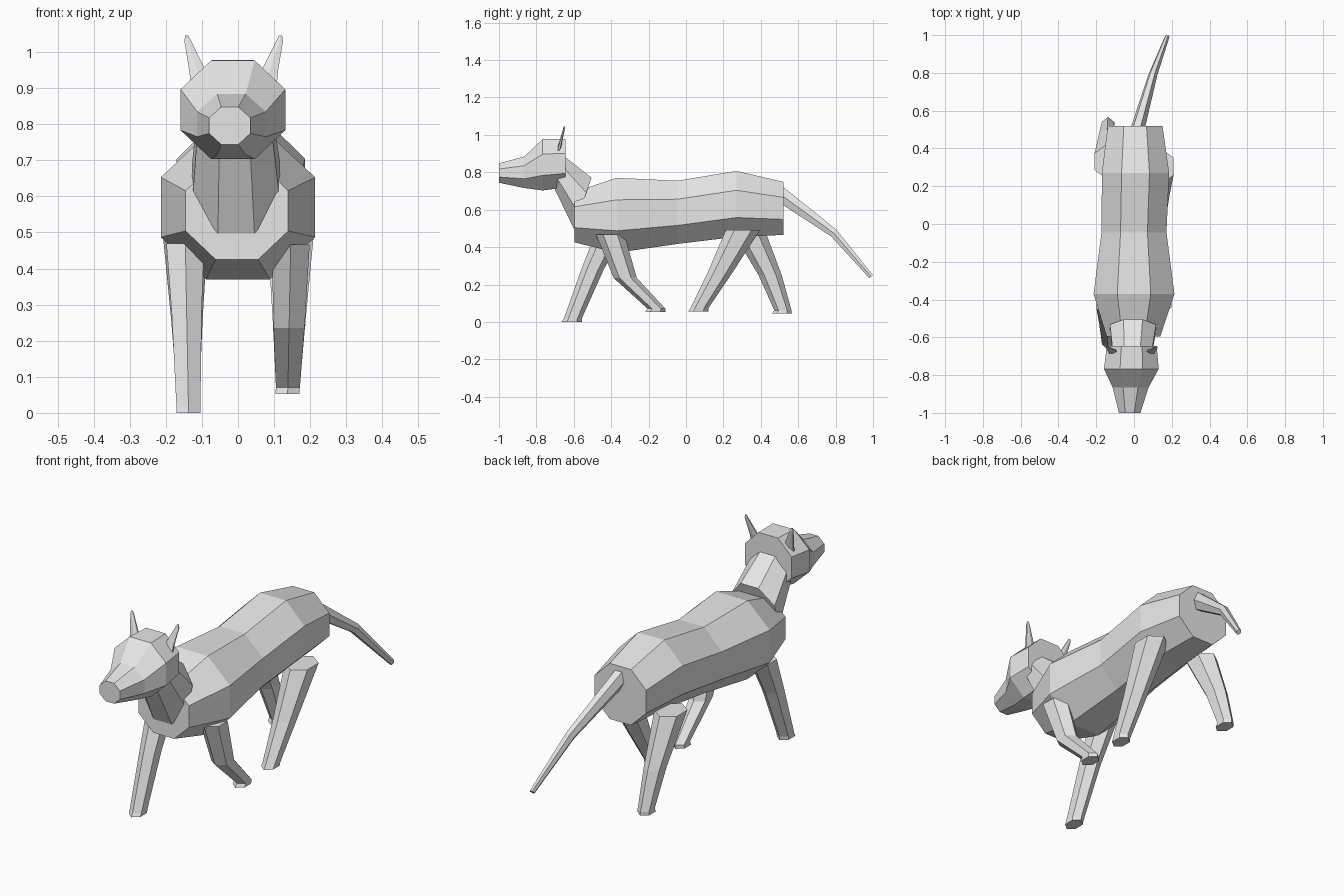
import bpy, bmesh, math
from mathutils import Vector

cube = bpy.data.objects.get("Cube")
if cube:
    bpy.data.objects.remove(cube, do_unlink=True)

grey = bpy.data.materials.new("light_grey")
grey.use_nodes = True
grey.diffuse_color = (0.8, 0.8, 0.8, 1)
grey.node_tree.nodes["Principled BSDF"].inputs["Base Color"].default_value = grey.diffuse_color


def loft(name, rings, sides, phase=0.5):
    """Skin rings of (centre, half width along x, half height vector) and cap the ends.
    Phase 0.5 puts flats on the axes, 0 puts corners on the height vector."""
    bm = bmesh.new()
    grow = 1 / math.cos(math.pi / sides) if phase else 1
    loops = []
    for centre, width, height in rings:
        loop = []
        for i in range(sides):
            a = 2 * math.pi * (i + phase) / sides
            p = Vector(centre) + grow * (Vector((width, 0, 0)) * math.sin(a)
                                         + Vector(height) * math.cos(a))
            loop.append(bm.verts.new(p))
        loops.append(loop)
    for low, high in zip(loops, loops[1:]):
        for i in range(sides):
            j = (i + 1) % sides
            bm.faces.new((low[i], low[j], high[j], high[i]))
    bm.faces.new(loops[0])
    bm.faces.new(loops[-1])
    bmesh.ops.recalc_face_normals(bm, faces=bm.faces)
    mesh = bpy.data.meshes.new(name)
    bm.to_mesh(mesh)
    bm.free()
    mesh.materials.append(grey)
    obj = bpy.data.objects.new(name, mesh)
    bpy.context.collection.objects.link(obj)
    return obj


def along_y(name, sections):
    """Octagonal form from upright sections: x, y, z, half width, half height."""
    loft(name, [((x, y, z), w, (0, 0, h)) for x, y, z, w, h in sections], 8)


# Torso, from chest to rump
along_y("torso", [
    (-0.003, -0.595, 0.56, 0.142, 0.135),
    (0.0, -0.37, 0.57, 0.214, 0.2),
    (0.0, -0.045, 0.586, 0.172, 0.169),
    (0.008, 0.27, 0.631, 0.178, 0.176),
    (0.006, 0.52, 0.607, 0.145, 0.142),
])

# Head, from the back of the skull to the nose
along_y("head", [
    (-0.012, -0.645, 0.848, 0.132, 0.13),
    (-0.014, -0.767, 0.84, 0.145, 0.137),
    (-0.018, -0.865, 0.8, 0.095, 0.084),
    (-0.023, -1.0, 0.796, 0.057, 0.052),
])

# Neck, leaning forward from the chest into the skull
loft("neck", [
    ((-0.005, -0.552, 0.634), 0.122, (0, 0.047, 0.137)),
    ((-0.01, -0.705, 0.84), 0.1, (0, 0.028, 0.066)),
], 8)

# Ears, thin tapered blades
for side, label in ((1, "left"), (-1, "right")):
    loft(label + "_ear", [
        ((-0.012 + side * x, y, z), w, (0, d, 0))
        for x, y, z, w, d in (
            (0.088, -0.69, 0.88, 0.034, 0.01),
            (0.099, -0.674, 0.945, 0.027, 0.009),
            (0.127, -0.653, 1.03, 0.011, 0.005),
            (0.13, -0.651, 1.046, 0.005, 0.003))
    ], 6, 0)

# Tail, drooping and swung to one side
loft("tail", [
    ((0.012, 0.48, 0.7), 0.034, (0, 0.022, 0.036)),
    ((0.1, 0.79, 0.475), 0.021, (0, 0.014, 0.018)),
    ((0.175, 0.99, 0.242), 0.011, (0, 0.009, 0.009)),
], 6)


def leg(name, side, joints):
    """Six-sided leg through joints of (y, z, half depth), ending in a flared foot."""
    rings = []
    top = joints[0][1]
    for y, z, depth in joints:
        x = side * (0.137 + 0.009 * z / top)
        rings.append(((x, y, z), depth * 0.8, (0, depth, 0)))
    y, z, depth = joints[-1]
    foot_x = side * 0.137
    rings.append(((foot_x, y - 0.006, z - 0.018), 0.038, (0, 0.054, 0)))
    loft(name, rings, 6, 0)


# Legs, caught mid-stride
leg("front_right_leg", -1, [(-0.41, 0.47, 0.076), (-0.5, 0.28, 0.06), (-0.605, 0.018, 0.048)])
leg("front_left_leg", 1, [(-0.405, 0.467, 0.076), (-0.325, 0.235, 0.062), (-0.158, 0.071, 0.048)])
leg("hind_right_leg", -1, [(0.33, 0.495, 0.09), (0.45, 0.25, 0.062), (0.518, 0.062, 0.046)])
leg("hind_left_leg", 1, [(0.305, 0.492, 0.092), (0.18, 0.26, 0.066), (0.072, 0.074, 0.048)])
